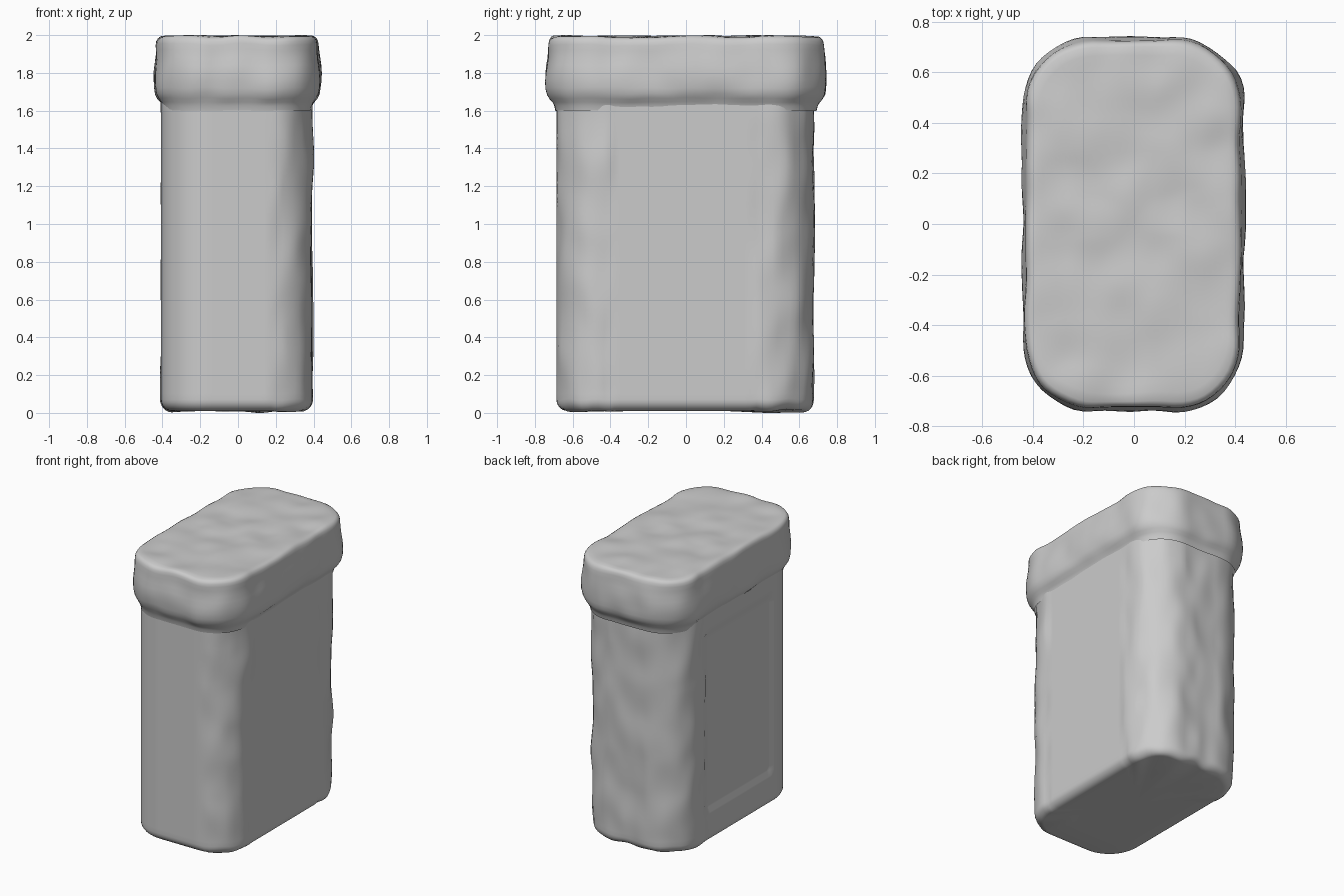
import bpy, bmesh, math
from mathutils import Vector, noise

cube = bpy.data.objects.get("Cube")
if cube:
    bpy.data.objects.remove(cube)

mat = bpy.data.materials.new("matte grey")
mat.use_nodes = True
grey = (0.6, 0.6, 0.6, 1)
mat.diffuse_color = grey
mat.node_tree.nodes["Principled BSDF"].inputs["Base Color"].default_value = grey


def rounded_ring(hx, hy, r, arc=12, sides=(30, 14)):
    """Counter-clockwise rounded rectangle, starting on the +x side."""
    pts = []
    for k, (sx, sy) in enumerate([(1, 1), (-1, 1), (-1, -1), (1, -1)]):
        c = Vector((sx * (hx - r), sy * (hy - r)))
        for i in range(arc + 1):
            a = math.pi / 2 * (k + i / arc)
            pts.append(c + r * Vector((math.cos(a), math.sin(a))))
        # straight run to the next corner
        along_y = k % 2
        step = Vector((0, -sy * 2 * (hy - r))) if along_y else Vector((-sx * 2 * (hx - r), 0))
        n = sides[0] if along_y else sides[1]
        start = pts[-1]
        pts += [start + step * (i / n) for i in range(1, n)]
    return pts


def loft(name, hx, hy, r, centre, profile, shape):
    """Stack rings from (height, inset, scale) rows, then reshape each point."""
    bm = bmesh.new()
    rings = []
    for z, inset, scale in profile:
        ring = rounded_ring(hx - inset, hy - inset, r - inset)
        rings.append([bm.verts.new(shape(Vector((p.x * scale + centre[0], p.y * scale + centre[1], z))))
                      for p in ring])
    for low, high in zip(rings, rings[1:]):
        for i in range(len(low)):
            j = (i + 1) % len(low)
            bm.faces.new((low[i], low[j], high[j], high[i]))
    for ring, z in ((rings[0], profile[0]), (rings[-1], profile[-1])):
        if z[2] < 0.1:
            bm.faces.new(ring)
    bmesh.ops.recalc_face_normals(bm, faces=bm.faces)
    mesh = bpy.data.meshes.new(name)
    bm.to_mesh(mesh)
    bm.free()
    mesh.materials.append(mat)
    obj = bpy.data.objects.new(name, mesh)
    bpy.context.collection.objects.link(obj)
    bpy.ops.object.select_all(action='DESELECT')
    obj.select_set(True)
    bpy.context.view_layer.objects.active = obj
    bpy.ops.object.shade_smooth_by_angle(angle=math.radians(40))
    return obj


def lumps(p, size, amount):
    return noise.noise_vector(p / size) * amount


def shape_body(p):
    # uneven rear and left corners, smooth front
    rough = 0.014 if p.y > 0.35 or (p.x > 0.2 and abs(p.y) > 0.4) else 0.0
    q = p + lumps(Vector((p.x, p.y, p.z * 0.5)), 0.13, rough)
    # shallow label recess on one broad side
    if p.x < -0.38 and -0.39 < p.y < 0.36 and 0.24 < p.z < 1.5:
        q.x += 0.015
    return q


def shape_lid(p):
    q = p + lumps(p, 0.17, 0.012 if p.z > 1.66 else 0.005)
    q.z = min(q.z, 2.0)
    return q


# jar body: rounded foot, tall straight wall
foot = 0.06
body_rows = [(0.01, foot, s) for s in (0.02, 0.35, 0.7)]
for i in range(7):
    a = math.pi / 2 * i / 6
    body_rows.append((0.01 + foot * (1 - math.cos(a)), foot * (1 - math.sin(a)), 1))
body_rows += [(0.07 + 1.58 * i / 50, 0, 1) for i in range(1, 51)]
loft("jar_body", 0.40, 0.68, 0.25, (-0.008, -0.006), body_rows, shape_body)

# lid: flared lower lip, bulging wall, softly rounded rim, uneven top
lid_rows = [(1.60, 0.052, 1), (1.625, 0.046, 1), (1.645, 0.036, 1), (1.665, 0.022, 1),
            (1.69, 0.009, 1), (1.72, 0.003, 1), (1.76, 0, 1), (1.80, 0, 1), (1.84, 0.003, 1),
            (1.88, 0.008, 1), (1.92, 0.012, 1), (1.95, 0.014, 1), (1.97, 0.018, 1),
            (1.984, 0.027, 1), (1.991, 0.04, 1)]
lid_rows += [(1.993, 0.04, 1 - 0.98 * i / 20) for i in range(1, 21)]
loft("jar_lid", 0.44, 0.742, 0.28, (-0.003, 0), lid_rows, shape_lid)
